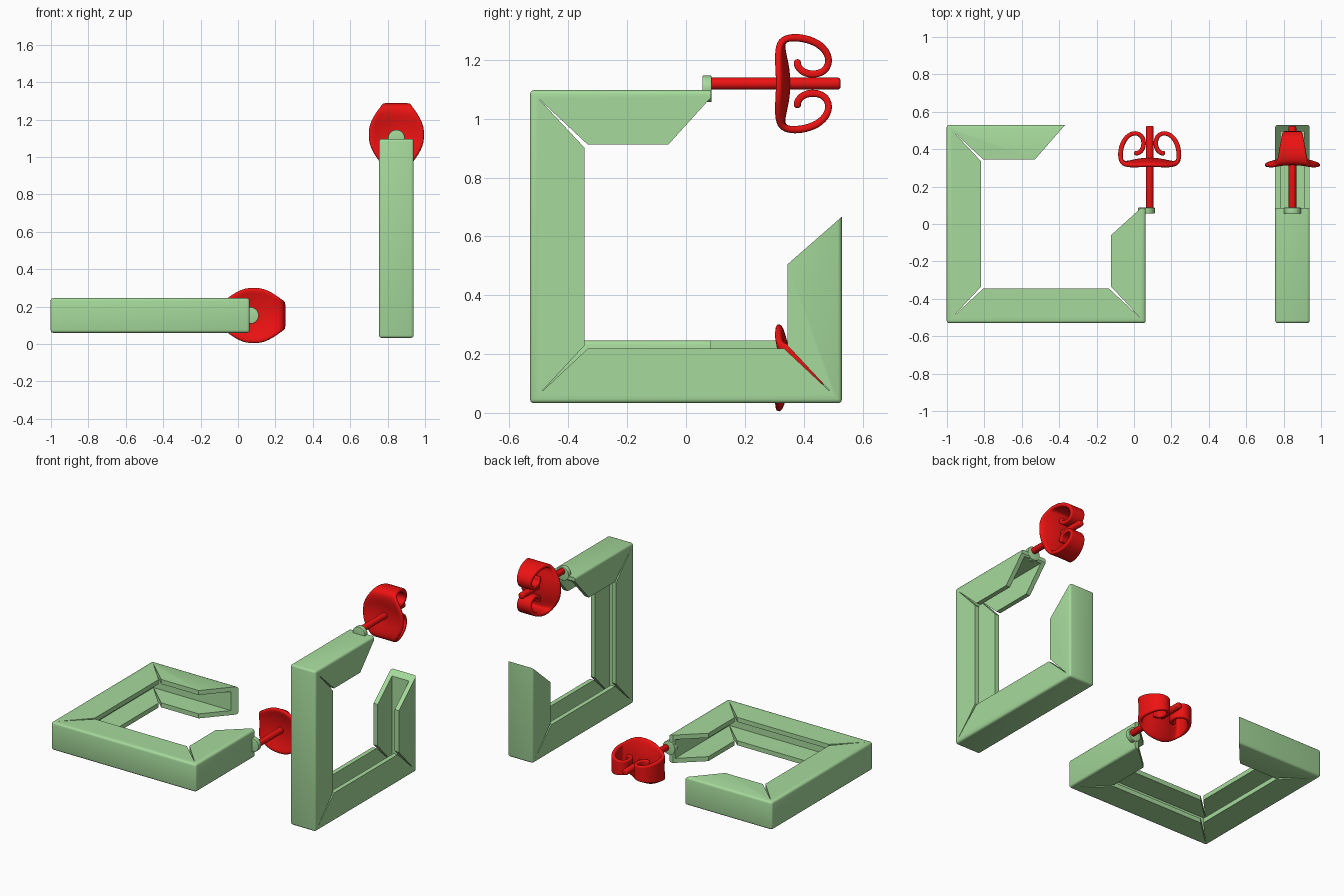
import bpy, bmesh, math
from mathutils import Matrix, Vector

if "Cube" in bpy.data.objects:
    bpy.data.objects.remove(bpy.data.objects["Cube"])


def material(name, rgb):
    m = bpy.data.materials.new(name)
    m.diffuse_color = (*rgb, 1)
    m.use_nodes = True
    m.node_tree.nodes["Principled BSDF"].inputs["Base Color"].default_value = m.diffuse_color
    return m


GREEN = material("green_metal", (0.38, 0.70, 0.33))
RED = material("red_metal", (0.85, 0.006, 0.006))


def make(name, bm, mat):
    bmesh.ops.recalc_face_normals(bm, faces=bm.faces)
    me = bpy.data.meshes.new(name)
    bm.to_mesh(me)
    bm.free()
    ob = bpy.data.objects.new(name, me)
    bpy.context.collection.objects.link(ob)
    if mat:
        me.materials.append(mat)
    return ob


def activate(ob):
    bpy.ops.object.select_all(action='DESELECT')
    ob.select_set(True)
    bpy.context.view_layer.objects.active = ob


def apply_all(ob):
    activate(ob)
    for m in list(ob.modifiers):
        bpy.ops.object.modifier_apply(modifier=m.name)


def rod(name, r, y0, y1, z, mat, bevel):
    # cylinder along y with rounded rims
    bm = bmesh.new()
    bmesh.ops.create_cone(bm, cap_ends=True, segments=32, radius1=r, radius2=r, depth=y1 - y0,
                          matrix=Matrix.Translation((0, (y0 + y1) / 2, z)) @ Matrix.Rotation(math.pi / 2, 4, 'X'))
    rims = [e for e in bm.edges if abs(e.verts[0].co.y - e.verts[1].co.y) < 1e-4]
    bmesh.ops.bevel(bm, geom=rims, offset=bevel, segments=3, profile=0.5, affect='EDGES')
    return make(name, bm, mat)


# Hoop: open square outline in the y-z plane with narrow mitre notches
S, IN, LO, HI, HALF, FLOOR = 0.53, 0.345, 0.033, 1.097, 0.0925, 0.035
zi, zt, g, a = LO + 0.185, HI - 0.185, 0.011, 0.03
outline = [
    (0.085, 1.072), (0.085, HI), (-S, HI), (-S, LO), (S, LO), (S, 0.667), (IN, 0.505),
    (IN, zi + g), (S - a, LO + a), (IN - g, zi),
    (-IN + g, zi), (-S + a, LO + a), (-IN, zi + g),
    (-IN, zt - g), (-S + a, HI - a), (-IN + g, zt),
    (-0.06, zt)]
bm = bmesh.new()
face = bm.faces.new([bm.verts.new((-HALF, y, z)) for y, z in outline])
ext = bmesh.ops.extrude_face_region(bm, geom=[face])
bmesh.ops.translate(bm, vec=(2 * HALF, 0, 0), verts=[v for v in ext['geom'] if isinstance(v, bmesh.types.BMVert)])


def outer(e):
    p, q = (v.co for v in e.verts)
    on = lambda f: f(p) and f(q)
    sides = [on(lambda c: abs(c.z - HI) < 1e-4), on(lambda c: abs(c.y + S) < 1e-4),
             on(lambda c: abs(c.z - LO) < 1e-4), on(lambda c: abs(c.y - S) < 1e-4)]
    across = abs(p.x - q.x) > 1e-4
    return sum(sides) == 2 if across else any(sides)


bmesh.ops.bevel(bm, geom=[e for e in bm.edges if outer(e)], offset=0.014, segments=3, profile=0.5, affect='EDGES')
hoop = make("hoop", bm, GREEN)

# Channel hollowed out of the inner side of the hoop
bm = bmesh.new()
bmesh.ops.create_cube(bm, size=1, matrix=Matrix.Translation((0, 0, (LO + HI) / 2)) @ Matrix.Diagonal(
    (2 * HALF - 0.06, 2 * (S - FLOOR), HI - LO - 2 * FLOOR, 1)))
cutter = make("channel_cutter", bm, None)
cutter.hide_render = True
mod = hoop.modifiers.new("channel", 'BOOLEAN')
mod.object, mod.operation, mod.solver = cutter, 'DIFFERENCE', 'EXACT'
apply_all(hoop)
bpy.data.objects.remove(cutter)

# Post and the pad that joins it to the hoop
POST_Z = 1.119
pad = rod("post_pad", 0.045, 0.056, 0.087, 1.101, GREEN, 0.003)
post = rod("post", 0.0205, 0.08, 0.525, POST_Z, RED, 0.009)

# Butterfly back: dished strip curling into two scrolls (y, height, half width, dish)
half = [(0.342, 0.022, 0.149, 0.030), (0.338, 0.06, 0.142, 0.028), (0.326, 0.11, 0.116, 0.016),
        (0.325, 0.147, 0.088, 0.004), (0.355, 0.158, 0.078, 0), (0.405, 0.155, 0.070, 0),
        (0.460, 0.133, 0.060, 0), (0.491, 0.088, 0.052, 0), (0.478, 0.044, 0.048, 0),
        (0.438, 0.029, 0.048, 0), (0.397, 0.037, 0.048, 0), (0.376, 0.062, 0.046, 0),
        (0.380, 0.084, 0.042, 0)]
path = [(y, -h, w, d) for y, h, w, d in reversed(half)] + half
N = 8
bm = bmesh.new()
rows = []
for y, h, w, d in path:
    ts = [2 * i / N - 1 for i in range(N + 1)]
    rows.append([bm.verts.new((t * w, y - d * t * t, POST_Z + h)) for t in ts])
for r0, r1 in zip(rows, rows[1:]):
    for i in range(N):
        bm.faces.new((r0[i], r0[i + 1], r1[i + 1], r1[i]))
back = make("butterfly_back", bm, RED)
sol = back.modifiers.new("thickness", 'SOLIDIFY')
sol.thickness, sol.offset = 0.026, 0
sub = back.modifiers.new("smooth", 'SUBSURF')
sub.levels = sub.render_levels = 2
apply_all(back)

# Place one earring upright and a copy lying flat
upright = Matrix.Translation((0.847, 0, 0))
flat = Matrix.Translation((-1.035, 0, 0.153)) @ Matrix.Rotation(math.pi / 2, 4, 'Y')
for ob in (hoop, pad, post, back):
    activate(ob)
    bpy.ops.object.shade_smooth_by_angle(angle=math.radians(35))
    name = ob.name
    copy = ob.copy()
    copy.data = ob.data.copy()
    bpy.context.collection.objects.link(copy)
    ob.name, copy.name = "upright_" + name, "flat_" + name
    ob.data.transform(upright)
    copy.data.transform(flat)
